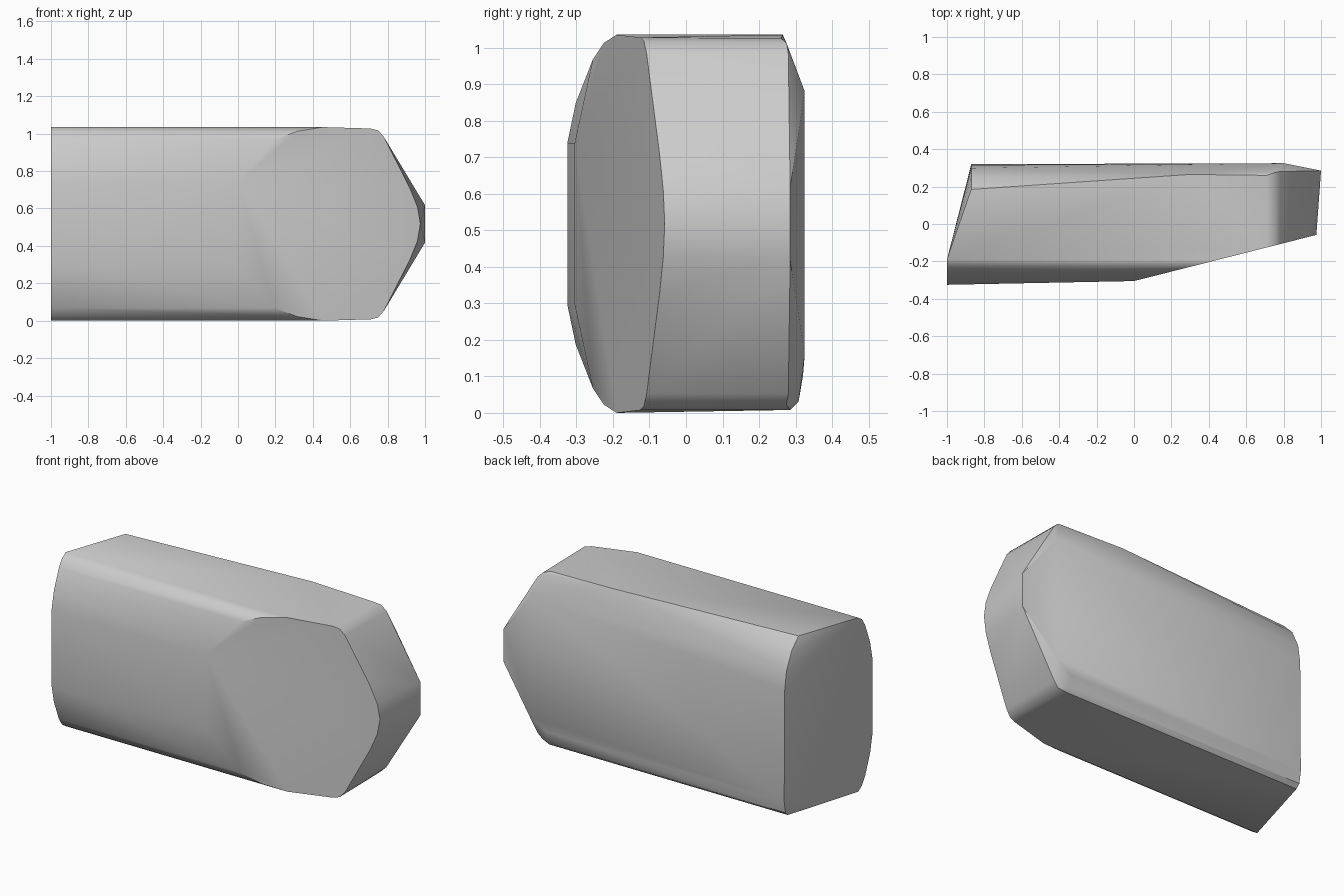
import bpy, bmesh, math

cube = bpy.data.objects.get("Cube")
if cube:
    bpy.data.objects.remove(cube)

H = 1.035
MID = H / 2

# One flat colour
grey = bpy.data.materials.new("plain_grey")
grey.use_nodes = True
colour = (0.6, 0.6, 0.6, 1)
grey.diffuse_color = colour
grey.node_tree.nodes["Principled BSDF"].inputs["Base Color"].default_value = colour

points = []


def pair(x, y, half):
    """Add a point above and below mid height."""
    points.extend([(x, y, MID + half), (x, y, MID - half)])


# Rounded front: (depth, half height) from face to shoulder
front = [(-0.325, 0.22), (-0.302, 0.33), (-0.255, 0.45), (-0.225, 0.495), (-0.19, MID)]
for y, half in front:
    pair(-1, y, half)
    # where the slanted front plane meets the rounding
    pair((y + 0.02 + 0.305) / 0.253 if y < -0.3 else (y + 0.305) / 0.253, 
         y + 0.02 if y < -0.3 else y, half)

# Slanted front plane outline towards the point
for x, half in [(0.71, 0.51), (0.75, 0.5), (0.78, 0.465), (0.85, 0.33),
                (0.92, 0.19), (0.96, 0.09), (0.975, 0.0)]:
    pair(x, -0.305 + 0.253 * x, half)

# Point at the far end, its back edge and shoulders
pair(1, 0.285, 0.1)
pair(0.78, 0.28, 0.465)
pair(0.75, 0.275, 0.495)
pair(0.71, 0.26, 0.508)
for z in (0.16, 0.5, 0.88):
    points.append((0.8, 0.325, z))

# Back upper bevel: broad at the slanted end, narrow near the point
points += [(-0.87, 0.315, 0.76), (-0.87, 0.298, 0.87), (-0.87, 0.25, 0.97),
           (-0.87, 0.185, H), (0.0, 0.24, H), (0.3, 0.265, H)]

# Back lower edge: small rounding
for x in (-0.87, 0.7):
    points += [(x, 0.32, 0.1), (x, 0.308, 0.03), (x, 0.285, 0.008)]

# Join all into one convex body
bm = bmesh.new()
for p in points:
    bm.verts.new(p)
hull = bmesh.ops.convex_hull(bm, input=bm.verts)
loose = [v for v in bm.verts if not v.link_faces]
bmesh.ops.delete(bm, geom=loose, context="VERTS")
bmesh.ops.remove_doubles(bm, verts=bm.verts, dist=0.002)
bmesh.ops.dissolve_limit(bm, angle_limit=math.radians(1.5), verts=bm.verts, edges=bm.edges)
bmesh.ops.recalc_face_normals(bm, faces=bm.faces)
mesh = bpy.data.meshes.new("wedge_body")
bm.to_mesh(mesh)
bm.free()
body = bpy.data.objects.new("wedge_body", mesh)
mesh.materials.append(grey)
bpy.context.collection.objects.link(body)

# Soft rounding, crisp ends
bpy.context.view_layer.objects.active = body
body.select_set(True)
bpy.ops.object.shade_smooth_by_angle(angle=math.radians(35))
